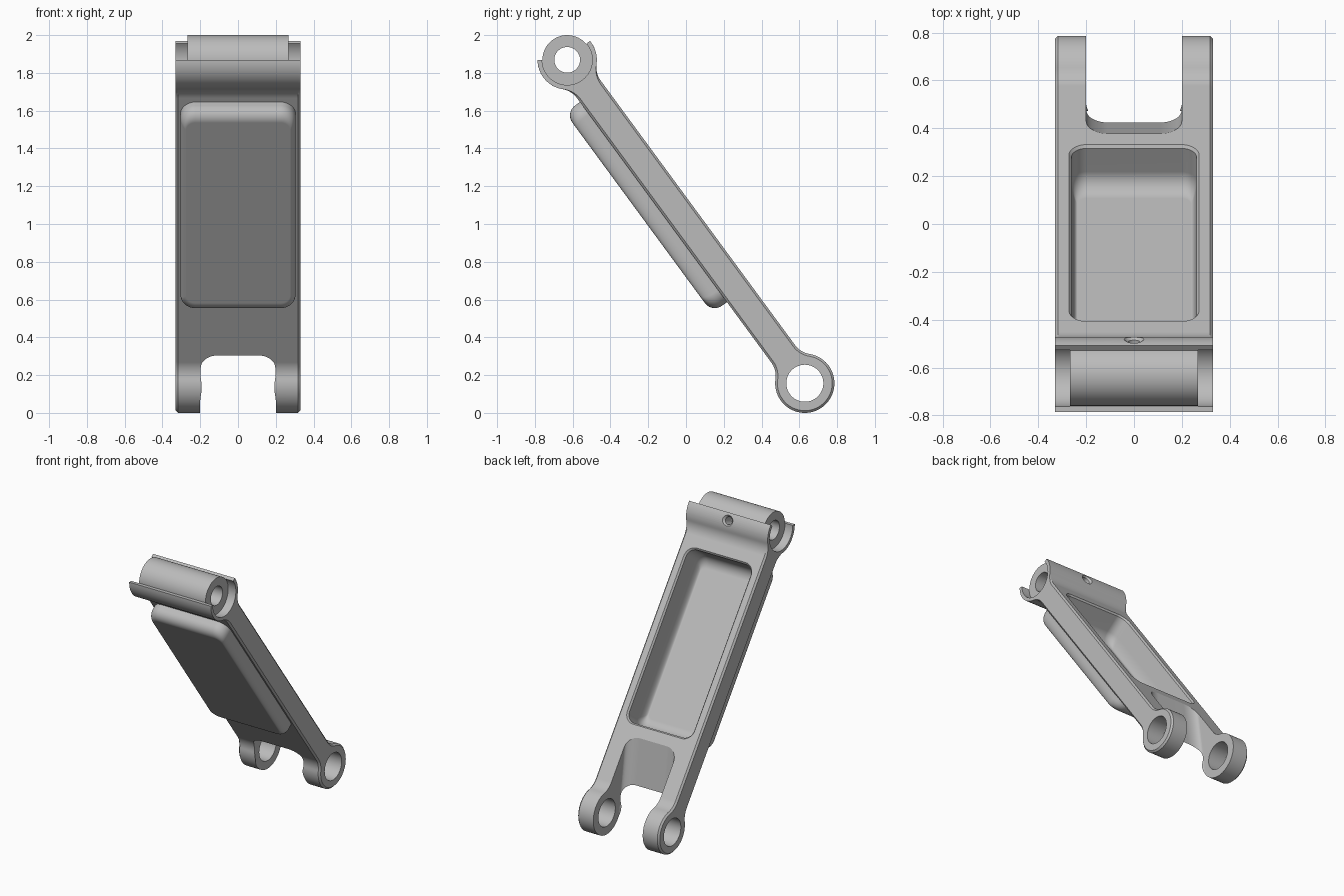
import bpy, bmesh, math
from mathutils import Vector

if "Cube" in bpy.data.objects:
    bpy.data.objects.remove(bpy.data.objects["Cube"], do_unlink=True)

# Pivot centres and the arm's own axes: along the arm (s) and out of its back (t)
LOW = Vector((0, 0.629, 0.157))
TOP = Vector((0, -0.629, 1.869))
LENGTH = (TOP - LOW).length
ALONG = (TOP - LOW).normalized()
OUT = Vector((0, ALONG.z, -ALONG.y))
X = Vector((1, 0, 0))

metal = bpy.data.materials.new("grey_metal")
metal.use_nodes = True
GREY = (0.5, 0.5, 0.5, 1)
metal.diffuse_color = GREY
metal.node_tree.nodes["Principled BSDF"].inputs["Base Color"].default_value = GREY


def place(x, s, t):
    return LOW + X * x + ALONG * s + OUT * t


def arc(cx, cy, r, a0, a1, n):
    return [(cx + r * math.cos(a0 + (a1 - a0) * i / n),
             cy + r * math.sin(a0 + (a1 - a0) * i / n)) for i in range(n + 1)]


def loft(name, rings):
    """Closed solid through matching rings of points."""
    bm = bmesh.new()
    loops = [[bm.verts.new(p) for p in ring] for ring in rings]
    n = len(loops[0])
    for a, b in zip(loops, loops[1:]):
        for i in range(n):
            bm.faces.new((a[i], a[(i + 1) % n], b[(i + 1) % n], b[i]))
    bm.faces.new(loops[0])
    bm.faces.new(loops[-1])
    bmesh.ops.recalc_face_normals(bm, faces=bm.faces)
    mesh = bpy.data.meshes.new(name)
    bm.to_mesh(mesh)
    bm.free()
    mesh.materials.append(metal)
    obj = bpy.data.objects.new(name, mesh)
    bpy.context.collection.objects.link(obj)
    return obj


def round_rect(t, hx, s0, s1, r):
    """Rounded rectangle lying in the arm's plane at height t."""
    pts = []
    for k, (cx, cs) in enumerate([(hx - r, s1 - r), (r - hx, s1 - r),
                                  (r - hx, s0 + r), (hx - r, s0 + r)]):
        pts += arc(cx, cs, r, k * math.pi / 2, (k + 1) * math.pi / 2, 10)
    return [place(x, s, t) for x, s in pts]


def tray(name, top_rings, hx, s0, s1, r, depth, rs, rx):
    """Rounded tray shape whose bottom edge is filleted."""
    rings = list(top_rings)
    for i in range(11):
        a = math.pi / 2 * i / 10
        k = 1 - math.cos(a)
        rings.append(round_rect(depth + rs - rs * math.sin(a), hx - rx * k,
                                s0 + rs * k, s1 - rs * k, r - rx * k))
    return loft(name, rings)


def rod(name, centre, axis, stations):
    """Turned shape about an axis, from (distance, radius) pairs."""
    u = axis.orthogonal().normalized()
    v = axis.cross(u)
    return loft(name, [[centre + axis * d + u * px + v * py
                        for px, py in arc(0, 0, r, 0, math.tau * 71 / 72, 71)]
                       for d, r in stations])


def arm_profile(x, e):
    """Side outline with an eye at each end, inset by e."""
    h, fil, r1, r2 = 0.078 - e, 0.12 + e, 0.157 - e, 0.157
    d1 = math.sqrt((r1 + fil) ** 2 - (h + fil) ** 2)
    d2 = math.sqrt((r2 + fil) ** 2 - (h + fil) ** 2)
    a1, a2 = math.atan2(h + fil, d1), math.atan2(h + fil, d2)
    half = arc(0, 0, r1, math.pi, a1, 30)
    half += arc(d1, h + fil, fil, math.pi + a1, 1.5 * math.pi, 12)[1:]
    half += arc(LENGTH - d2, h + fil, fil, 1.5 * math.pi, math.tau - a2, 12)
    half += arc(LENGTH, 0, r2, math.pi - a2, 0, 30)[1:]
    pts = half + [(s, -t) for s, t in half[-2:0:-1]]
    return [place(x, s, t) for s, t in pts]


def boolean(target, tool, operation):
    mod = target.modifiers.new(operation, 'BOOLEAN')
    mod.operation, mod.solver, mod.object = operation, 'EXACT', tool
    bpy.context.view_layer.objects.active = target
    bpy.ops.object.modifier_apply(modifier=mod.name)
    bpy.data.objects.remove(tool, do_unlink=True)


# Arm with chamfered outer edges
C = 0.012
arm = loft("link_arm", [arm_profile(-0.33, C), arm_profile(-0.33 + C, 0),
                        arm_profile(0.33 - C, 0), arm_profile(0.33, C)])

# Bulging tray on the front face
boolean(arm, tray("tray_shell", [round_rect(0.0, 0.305, 0.59, 1.905, 0.08)],
                  0.305, 0.59, 1.905, 0.08, -0.175, 0.065, 0.03), 'UNION')

# Pocket open to the back, with a chamfered rim
rim = [round_rect(t, 0.262 + g, 0.618 - g, 1.845 + g, 0.065 + g)
       for t, g in ((0.2, 0.012), (0.08, 0.012), (0.066, 0))]
boolean(arm, tray("pocket_cutter", rim, 0.262, 0.618, 1.845, 0.065,
                  -0.135, 0.08, 0.025), 'DIFFERENCE')

# Fork slot with a sloping end wall
slot = [round_rect(t, 0.2, -0.5, 0.24 + 1.86 * (t + 0.078), 0.09)
        for t in (-0.2, 0.2)]
boolean(arm, loft("slot_cutter", slot), 'DIFFERENCE')

# Open the upper eye into a cup, leaving the round boss in the middle
a0, a1 = math.radians(40), math.pi
sector = arc(0, 0, 0.131, a0, a1, 40) + arc(0, 0, 0.25, a1, a0, 40)
boolean(arm, loft("cup_cutter", [[TOP + Vector((x, y, z)) for y, z in sector]
                                 for x in (-0.4, 0.4)]), 'DIFFERENCE')
for side in (-1, 1):
    boolean(arm, rod("recess_cutter", TOP, X * side,
                     [(0.268, 0.133), (0.4, 0.133)]), 'DIFFERENCE')

# Pin bores
for centre, radius in ((LOW, 0.098), (TOP, 0.068)):
    boolean(arm, rod("bore_cutter", centre, X,
                     [(-0.5, radius), (0.5, radius)]), 'DIFFERENCE')

# Countersunk screw hole behind the upper boss
tilt = math.radians(20)
boolean(arm, rod("screw_hole_cutter", TOP, Vector((0, math.cos(tilt), math.sin(tilt))),
                 [(0.0, 0.027), (0.143, 0.027), (0.157, 0.041), (0.175, 0.059)]),
        'DIFFERENCE')

# Smooth shading with sharp edges kept
bpy.ops.object.select_all(action='DESELECT')
arm.select_set(True)
bpy.context.view_layer.objects.active = arm
bpy.ops.object.shade_smooth_by_angle(angle=math.radians(25))
weighted = arm.modifiers.new("weighted_normals", 'WEIGHTED_NORMAL')
weighted.keep_sharp = True
